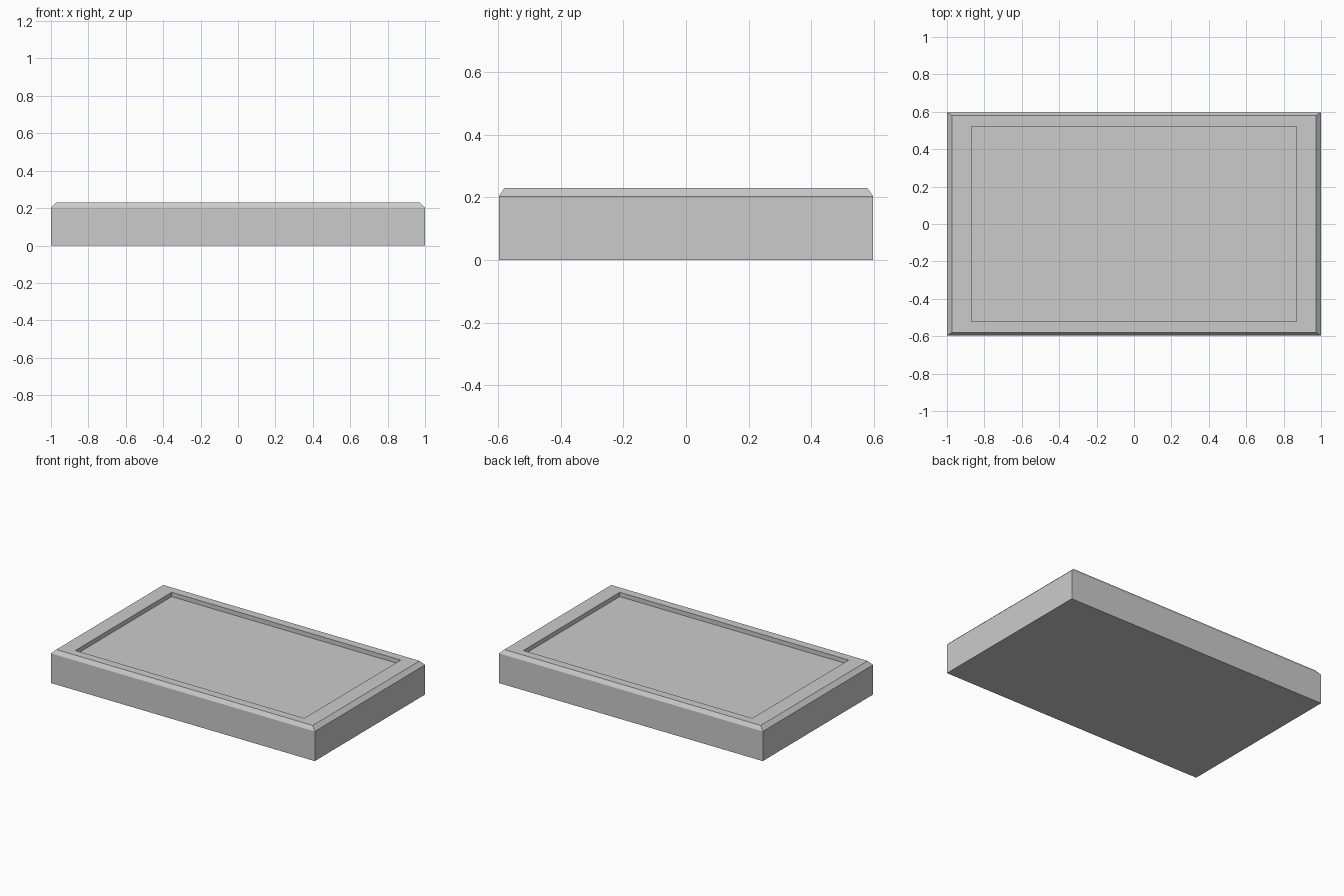
import bpy, bmesh

if "Cube" in bpy.data.objects:
    bpy.data.objects.remove(bpy.data.objects["Cube"])

# Stacked rectangular loops (half x, half y, z): base, sides, chamfer, rim, recess wall, recess floor
PROFILE = [
    (1.0, 0.597, 0.0),
    (1.0, 0.597, 0.203),
    (0.972, 0.579, 0.23),
    (0.868, 0.522, 0.23),
    (0.868, 0.522, 0.20),
]


def rect(bm, hx, hy, z):
    return [bm.verts.new((sx * hx, sy * hy, z))
            for sx, sy in ((-1, -1), (1, -1), (1, 1), (-1, 1))]


bm = bmesh.new()
loops = [rect(bm, *p) for p in PROFILE]

# Bridge neighbouring loops, then close the bottom and the recess floor
for a, b in zip(loops, loops[1:]):
    for i in range(4):
        j = (i + 1) % 4
        bm.faces.new((a[i], a[j], b[j], b[i]))
bm.faces.new(loops[0][::-1])
bm.faces.new(loops[-1])
bmesh.ops.recalc_face_normals(bm, faces=bm.faces)

mesh = bpy.data.meshes.new("recessed_tray")
bm.to_mesh(mesh)
bm.free()
tray = bpy.data.objects.new("recessed_tray", mesh)
bpy.context.collection.objects.link(tray)
